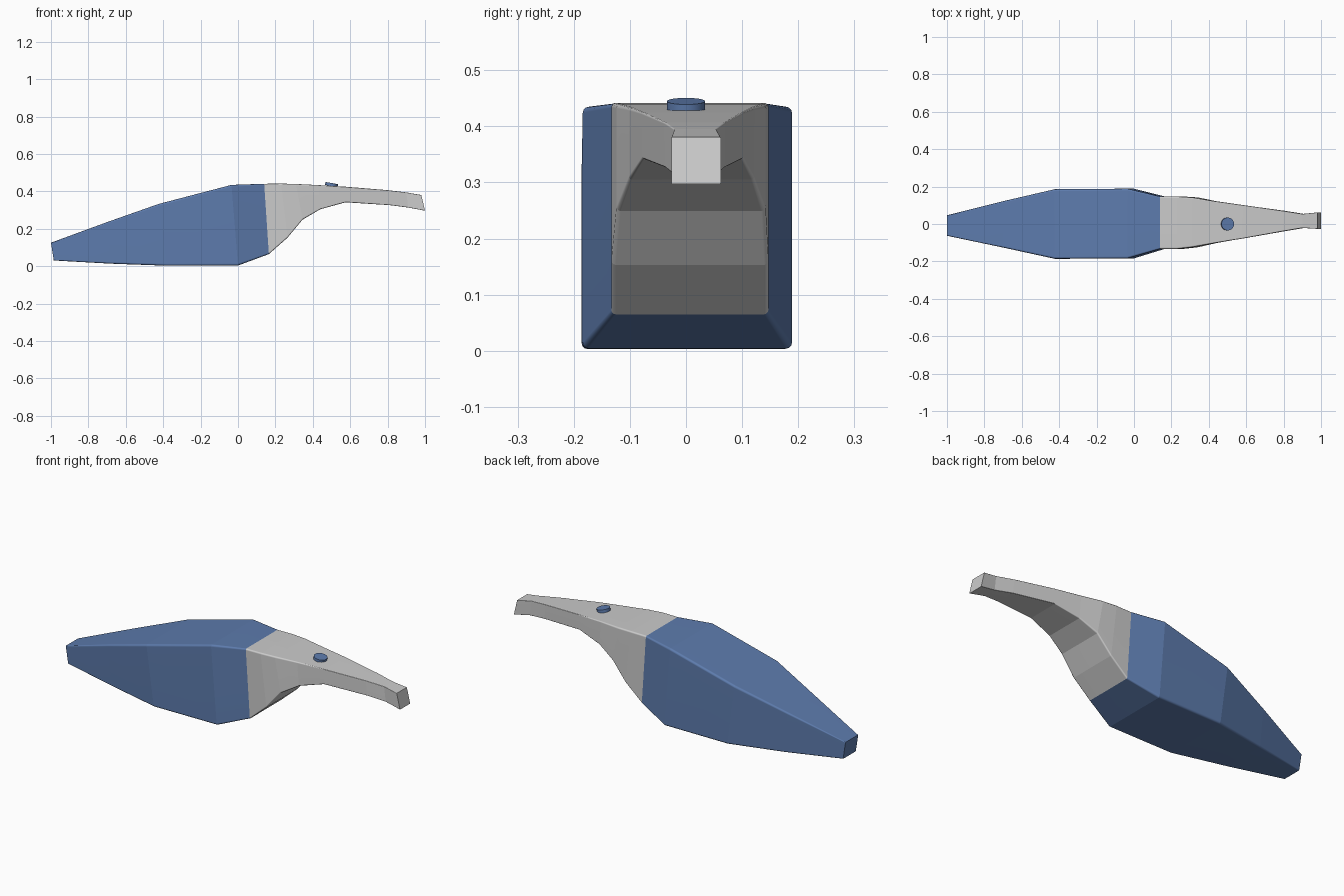
import bpy, bmesh
from math import sin, cos, pi, radians

if "Cube" in bpy.data.objects:
    bpy.data.objects.remove(bpy.data.objects["Cube"])

blue = bpy.data.materials.new("blue_plastic")
blue.diffuse_color = (0.11, 0.2, 0.42, 1)
blue.use_nodes = True
blue.node_tree.nodes["Principled BSDF"].inputs["Base Color"].default_value = blue.diffuse_color


def loft(name, stations, cap_first, cap_last, mat=None, seg=3):
    """Skin rounded rectangles: (top x, top z, bottom x, bottom z, y min, y max, radius)."""
    bm = bmesh.new()
    rings = []
    for tx, tz, bx, bz, y0, y1, r in stations:
        h = tz - bz
        ring = []
        for i, (cy, cz) in enumerate([(y1 - r, h - r), (y0 + r, h - r), (y0 + r, r), (y1 - r, r)]):
            for k in range(seg + 1):
                a = (i + k / seg) * pi / 2
                y, z = cy + r * cos(a), cz + r * sin(a)
                ring.append(bm.verts.new((bx + (tx - bx) * z / h, y, bz + z)))
        rings.append(ring)
    n = len(rings[0])
    for a, b in zip(rings, rings[1:]):
        for i in range(n):
            j = (i + 1) % n
            bm.faces.new((a[i], a[j], b[j], b[i])).smooth = True
    if cap_first:
        bm.faces.new(rings[0])
    if cap_last:
        bm.faces.new(rings[-1])
    bmesh.ops.recalc_face_normals(bm, faces=bm.faces)
    # crisp creases across the body at every station
    for ring in rings:
        for i in range(n):
            e = bm.edges.get((ring[i], ring[(i + 1) % n]))
            e.smooth = False
    me = bpy.data.meshes.new(name)
    bm.to_mesh(me)
    bm.free()
    ob = bpy.data.objects.new(name, me)
    bpy.context.collection.objects.link(ob)
    if mat:
        me.materials.append(mat)
    wn = ob.modifiers.new("weighted_normals", 'WEIGHTED_NORMAL')
    wn.keep_sharp = True
    return ob


joint = (0.14, 0.441, 0.165, 0.065, -0.133, 0.147, 0.008)

# Faceted dust bin with the narrow nozzle mouth
loft("dust_bin", [
    (-1.0, 0.126, -0.985, 0.031, -0.063, 0.047, 0.004),
    (-0.70, 0.236, -0.68, 0.014, -0.126, 0.122, 0.009),
    (-0.425, 0.333, -0.38, 0.003, -0.186, 0.186, 0.011),
    (-0.035, 0.435, 0.0, 0.004, -0.184, 0.189, 0.011),
    joint], True, False, blue)

# Handle tapering from the bin to a small squared tip
loft("handle", [
    joint,
    (0.23, 0.442, 0.265, 0.153, -0.133, 0.147, 0.008),
    (0.31, 0.440, 0.345, 0.249, -0.124, 0.142, 0.008),
    (0.43, 0.434, 0.44, 0.305, -0.102, 0.122, 0.006),
    (0.58, 0.425, 0.575, 0.342, -0.078, 0.102, 0.004),
    (0.80, 0.407, 0.81, 0.327, -0.038, 0.070, 0.003),
    (0.90, 0.395, 0.91, 0.314, -0.021, 0.054, 0.002),
    (0.98, 0.381, 1.0, 0.297, -0.026, 0.062, 0.002)], False, True)

# Tilted round power button
bpy.ops.mesh.primitive_cylinder_add(vertices=32, radius=0.034, depth=0.016,
                                    location=(0.5, 0, 0.437), rotation=(0, radians(10), 0))
button = bpy.context.object
button.name = "power_button"
button.data.materials.append(blue)
bpy.ops.object.shade_smooth_by_angle(angle=radians(30))
